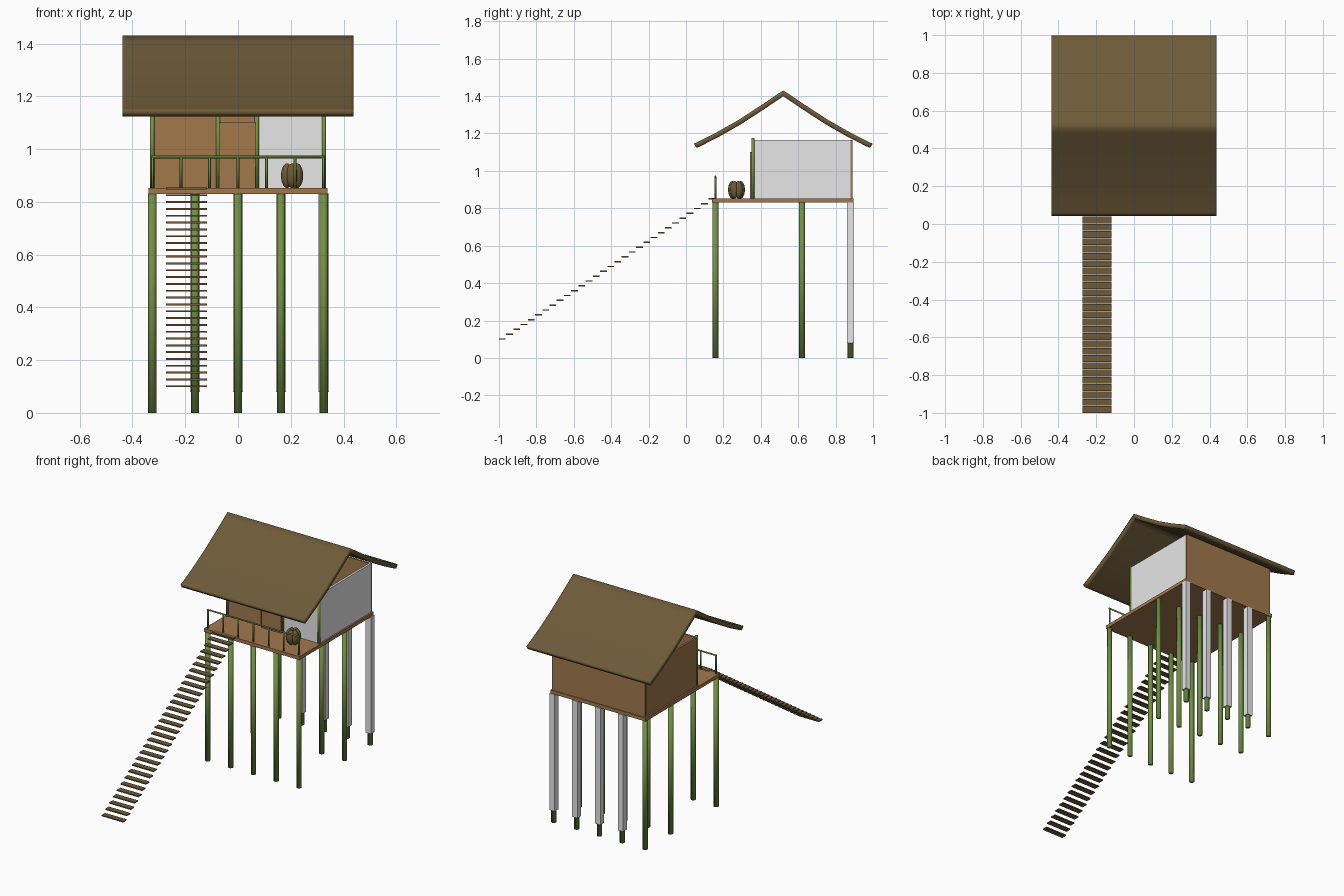
import bpy, bmesh, math
from mathutils import Matrix, Vector

cube = bpy.data.objects.get("Cube")
if cube:
    bpy.data.objects.remove(cube, do_unlink=True)


def material(name, rgb):
    m = bpy.data.materials.new(name)
    m.use_nodes = True
    m.diffuse_color = (*rgb, 1)
    m.node_tree.nodes["Principled BSDF"].inputs["Base Color"].default_value = (*rgb, 1)
    return m


THATCH = material("thatch_brown", (0.153, 0.102, 0.04))
WOOD = material("plank_wood", (0.36, 0.19, 0.073))
BAMBOO = material("bamboo_green", (0.17, 0.28, 0.056))
PLASTER = material("plaster_grey", (0.8, 0.8, 0.8))


def finish(name, bm, mat, smooth=False):
    bmesh.ops.recalc_face_normals(bm, faces=bm.faces)
    for f in bm.faces:
        f.smooth = smooth
    me = bpy.data.meshes.new(name)
    bm.to_mesh(me)
    bm.free()
    me.materials.append(mat)
    ob = bpy.data.objects.new(name, me)
    bpy.context.collection.objects.link(ob)
    return ob


def box(name, x, y, z, mat):
    """Box from (min, max) pairs."""
    bm = bmesh.new()
    size = Vector([b - a for a, b in (x, y, z)])
    mid = Vector([(a + b) / 2 for a, b in (x, y, z)])
    bmesh.ops.create_cube(bm, size=1, matrix=Matrix.Translation(mid) @ Matrix.Diagonal(size.to_4d()))
    return finish(name, bm, mat)


def pole(name, start, end, radius, sides=12):
    """Rounded-looking bamboo pole between two points."""
    a, b = Vector(start), Vector(end)
    turn = (b - a).to_track_quat("Z", "Y").to_matrix().to_4x4()
    bm = bmesh.new()
    bmesh.ops.create_cone(bm, cap_ends=True, segments=sides, radius1=radius, radius2=radius,
                          depth=(b - a).length, matrix=Matrix.Translation((a + b) / 2) @ turn)
    return finish(name, bm, BAMBOO, True)


# Deck
DECK = 0.852
box("deck", (-0.34, 0.34), (0.14, 0.895), (0.83, DECK), WOOD)

# Stilts: two full rows, and a back row mostly clad in square pillars
columns = [-0.325 + i * 0.1625 for i in range(5)]
for row, y in (("front", 0.157), ("middle", 0.62), ("back", 0.88)):
    for i, x in enumerate(columns):
        pole(f"{row}_stilt_{i}", (x, y, 0), (x, y, 0.832), 0.0155)
        if row == "back" and i > 0:
            box(f"back_pillar_{i}", (x - 0.019, x + 0.019), (y - 0.019, y + 0.019), (0.08, 0.831), PLASTER)

# House walls, open under the roof
TOP = 1.165
box("front_wall_wood", (-0.33, 0.07), (0.355, 0.367), (DECK, TOP), WOOD)
box("front_wall_plaster", (0.07, 0.33), (0.355, 0.367), (DECK, TOP), PLASTER)
box("right_wall", (-0.33, -0.318), (0.367, 0.875), (DECK, TOP), WOOD)
box("left_wall", (0.316, 0.33), (0.367, 0.879), (DECK, TOP), PLASTER)
box("back_wall", (-0.33, 0.33), (0.879, 0.89), (DECK, TOP), WOOD)
box("door", (-0.072, 0.066), (0.343, 0.355), (DECK, 1.1), WOOD)
for i, x in enumerate((-0.325, -0.075, 0.071, 0.326)):
    pole(f"wall_post_{i}", (x, 0.358, DECK), (x, 0.358, 1.175), 0.0085)

# Porch railing
pole("hand_rail", (-0.329, 0.157, 0.97), (0.329, 0.157, 0.97), 0.005, 8)
for i in range(7):
    x = -0.324 + i * 0.108
    pole(f"rail_post_{i}", (x, 0.157, DECK), (x, 0.157, 0.97), 0.005, 8)

# Stairway of floating treads
for i in range(30):
    y, z = -0.982 + i * 0.0386, 0.101 + i * 0.02585
    box(f"tread_{i}", (-0.272, -0.118), (y - 0.018, y + 0.018), (z - 0.0035, z + 0.0035), THATCH)

# Cluster of jars on the porch
for i in range(6):
    a = math.radians(30 + 60 * i)
    spot = Vector((0.205 + 0.022 * math.cos(a), 0.27 + 0.022 * math.sin(a), 0.899))
    bm = bmesh.new()
    bmesh.ops.create_uvsphere(bm, u_segments=16, v_segments=10, radius=1,
                              matrix=Matrix.Translation(spot) @ Matrix.Diagonal((0.023, 0.023, 0.047, 1)))
    finish(f"jar_{i}", bm, THATCH, True)

# Sagging thatched roof: a mirrored slope profile swept along x
RIDGE, THICK = 0.52, 0.027
slope = [(0.478, 1.146), (0.46, 1.153), (0.36, 1.204), (0.24, 1.272),
         (0.12, 1.35), (0.035, 1.407), (0, 1.43)]
upper = [(RIDGE - d, z) for d, z in slope] + [(RIDGE + d, z) for d, z in slope[-2::-1]]
lower = []
for d, z in slope:
    lower.append((RIDGE - max(d - THICK * 0.5, 0), z - THICK * (0.85 if d else 1.15)))
lower += [(2 * RIDGE - y, z) for y, z in lower[-2::-1]]
bm = bmesh.new()
stations = []
for x in (-0.438, -0.425, 0.425, 0.438):
    stations.append([[bm.verts.new((x, y, z)) for y, z in line] for line in (upper, lower)])
last = len(upper) - 1
for (u0, l0), (u1, l1) in zip(stations, stations[1:]):
    for i in range(last):
        bm.faces.new((u0[i], u0[i + 1], u1[i + 1], u1[i]))
        bm.faces.new((l0[i], l1[i], l1[i + 1], l0[i + 1]))
    for i in (0, last):
        bm.faces.new((u0[i], u1[i], l1[i], l0[i]))
for u, l in (stations[0], stations[-1]):
    for i in range(last):
        bm.faces.new((u[i], u[i + 1], l[i + 1], l[i]))
finish("thatched_roof", bm, THATCH, True)
